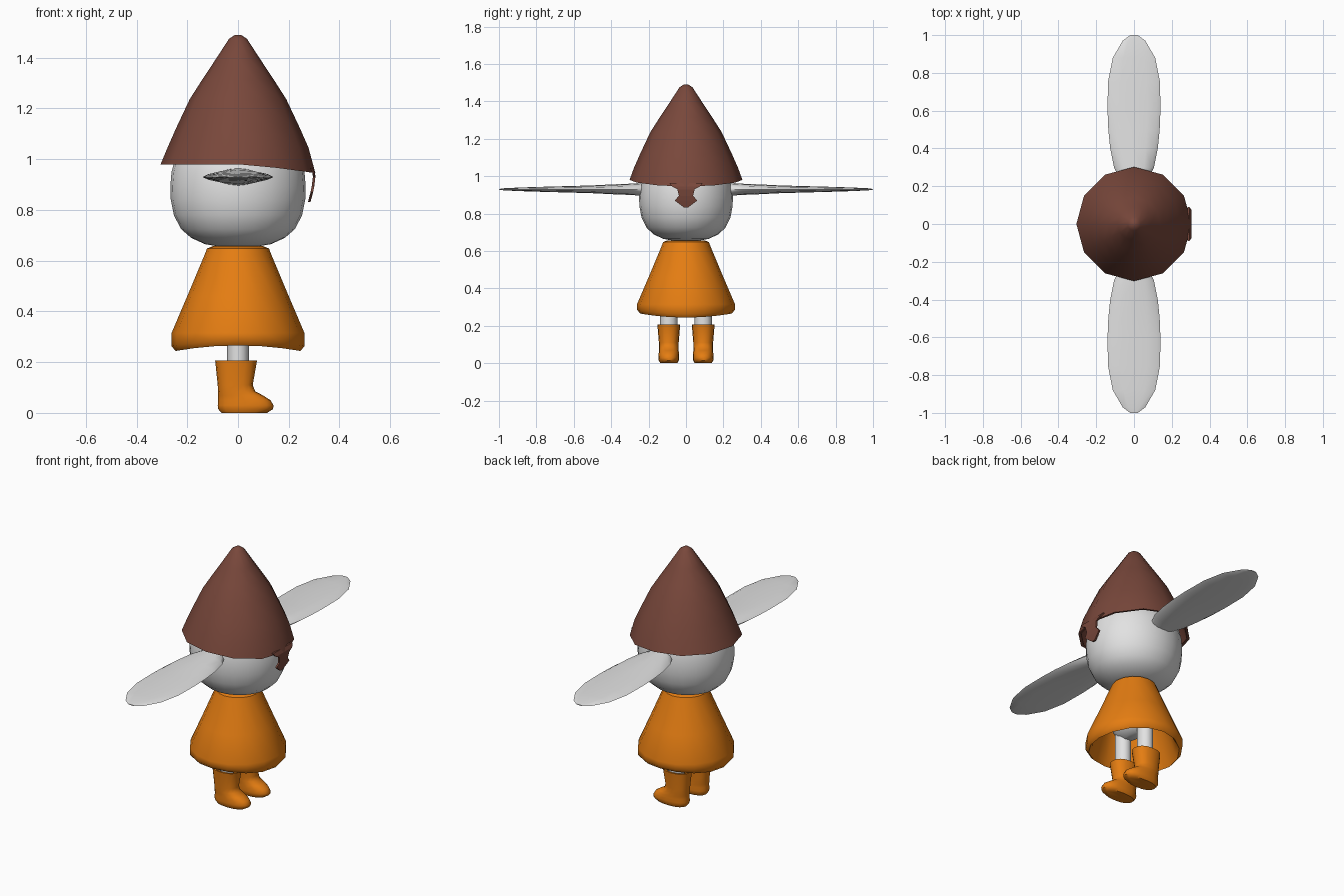
import bpy, bmesh, math


def material(name, rgb):
    m = bpy.data.materials.new(name)
    m.diffuse_color = (*rgb, 1)
    return m


BROWN = material("brown", (0.19, 0.064, 0.044))
ORANGE = material("orange", (0.78, 0.205, 0.006))
WHITE = material("white", (0.76, 0.76, 0.76))


def loft(name, rings, mat, smooth=True):
    """Skin a list of equal-length point rings and cap both ends."""
    bm = bmesh.new()
    vs = [[bm.verts.new(p) for p in r] for r in rings]
    n = len(vs[0])
    for a, b in zip(vs, vs[1:]):
        for i in range(n):
            j = (i + 1) % n
            bm.faces.new((a[i], a[j], b[j], b[i]))
    bm.faces.new(vs[0][::-1])
    bm.faces.new(vs[-1])
    bmesh.ops.recalc_face_normals(bm, faces=bm.faces)
    me = bpy.data.meshes.new(name)
    bm.to_mesh(me)
    bm.free()
    me.materials.append(mat)
    ob = bpy.data.objects.new(name, me)
    bpy.context.collection.objects.link(ob)
    if smooth:
        bpy.ops.object.select_all(action='DESELECT')
        ob.select_set(True)
        bpy.context.view_layer.objects.active = ob
        bpy.ops.object.shade_smooth_by_angle(angle=math.radians(45))
    return ob


def ring(rx, ry, z, n, cx=0, cy=0, power=1.0, dz=None):
    pts = []
    for i in range(n):
        t = math.tau * i / n
        c, s = math.cos(t), math.sin(t)
        x = math.copysign(abs(c) ** power, c) * rx + cx
        y = math.copysign(abs(s) ** power, s) * ry + cy
        pts.append((x, y, z + (dz(c) if dz else 0)))
    return pts


# Hat: outer cone, rim dipping at the front of the face (+x), hollow underside
dip = lambda c: -0.035 * max(0, c) ** 1.3
hat = [(0.012, 1.49), (0.035, 1.475), (0.087, 1.395), (0.14, 1.315),
       (0.19, 1.237), (0.245, 1.12), (0.278, 1.045)]
rings = [ring(r, r, z, 12) for r, z in hat]
rings += [ring(0.305, 0.302, 0.98, 12, dz=dip), ring(0.29, 0.287, 0.982, 12, dz=dip),
          ring(0.262, 0.262, 1.04, 12), ring(0.19, 0.19, 1.18, 12)]
loft("hat", rings, BROWN)

# Hanging forehead ornament on the hat rim
orn = [(0.965, 0.09, 0.292), (0.945, 0.075, 0.302), (0.93, 0.046, 0.303), (0.895, 0.038, 0.299),
       (0.87, 0.06, 0.294), (0.832, 0.01, 0.284)]
loft("hat_ornament", [[(x - 0.008, -w, z), (x + 0.002, -w, z), (x + 0.002, w, z), (x - 0.008, w, z)]
                      for z, w, x in orn], BROWN, False)

# Head
head = [(0.07, 0.655), (0.13, 0.665), (0.185, 0.69), (0.225, 0.725), (0.253, 0.78), (0.265, 0.84),
        (0.267, 0.89), (0.262, 0.95), (0.248, 1.0), (0.215, 1.06), (0.15, 1.11), (0.05, 1.13)]
loft("head", [ring(r, r * 0.94, z, 24) for r, z in head], WHITE)

# Ears: long flat lens sections
ear = [(0.19, 0.045, 0.04), (0.24, 0.075, 0.034), (0.3, 0.106, 0.03), (0.4, 0.126, 0.026),
       (0.5, 0.136, 0.021), (0.6, 0.14, 0.018), (0.75, 0.138, 0.014), (0.88, 0.112, 0.01),
       (0.97, 0.06, 0.006), (1.0, 0.02, 0.002)]
for side, tag in ((-1, "right"), (1, "left")):
    loft("ear_" + tag, [[(x, side * y, z + 0.93) for x, z, _ in ring(w, h, 0, 12)]
                        for y, w, h in ear], WHITE)

# Dress: hollow bell with a wavy hem
hem = lambda c: -0.022 * c * c
dress = [(0.10, 0.657), (0.122, 0.648), (0.133, 0.62), (0.2, 0.46), (0.262, 0.315)]
rings = [ring(r, r, z, 16) for r, z in dress]
rings += [ring(0.263, 0.261, 0.285, 16, dz=hem), ring(0.245, 0.245, 0.266, 16, dz=hem),
          ring(0.228, 0.228, 0.285, 16), ring(0.175, 0.175, 0.46, 16), ring(0.11, 0.11, 0.6, 16)]
loft("dress", rings, ORANGE)

# Hips hidden under the dress
loft("hips", [ring(rx, ry, z, 16) for rx, ry, z in
              [(0.03, 0.07, 0.345), (0.06, 0.12, 0.37), (0.09, 0.145, 0.41),
               (0.1, 0.14, 0.48), (0.09, 0.1, 0.6)]], WHITE)

# Legs and boots: slices given as (back x, front x, half width, z)
boot = [(-0.065, 0.115, 0.045, 0.003), (-0.078, 0.138, 0.054, 0.015), (-0.08, 0.14, 0.055, 0.03),
        (-0.078, 0.128, 0.054, 0.05), (-0.078, 0.10, 0.053, 0.068), (-0.079, 0.068, 0.053, 0.085),
        (-0.08, 0.058, 0.053, 0.11), (-0.09, 0.075, 0.061, 0.206), (-0.078, 0.063, 0.051, 0.206),
        (-0.06, 0.05, 0.045, 0.15)]
for side, tag in ((-1, "right"), (1, "left")):
    cy = side * 0.092
    loft("leg_" + tag, [ring(0.043, 0.046, z, 12, cy=cy) for z in (0.12, 0.28, 0.42)], WHITE)
    loft("boot_" + tag, [ring((f - b) / 2, w, z - 0.003 if z < 0.01 else z, 16, (f + b) / 2, cy, 0.85)
                         for b, f, w, z in boot], ORANGE)
